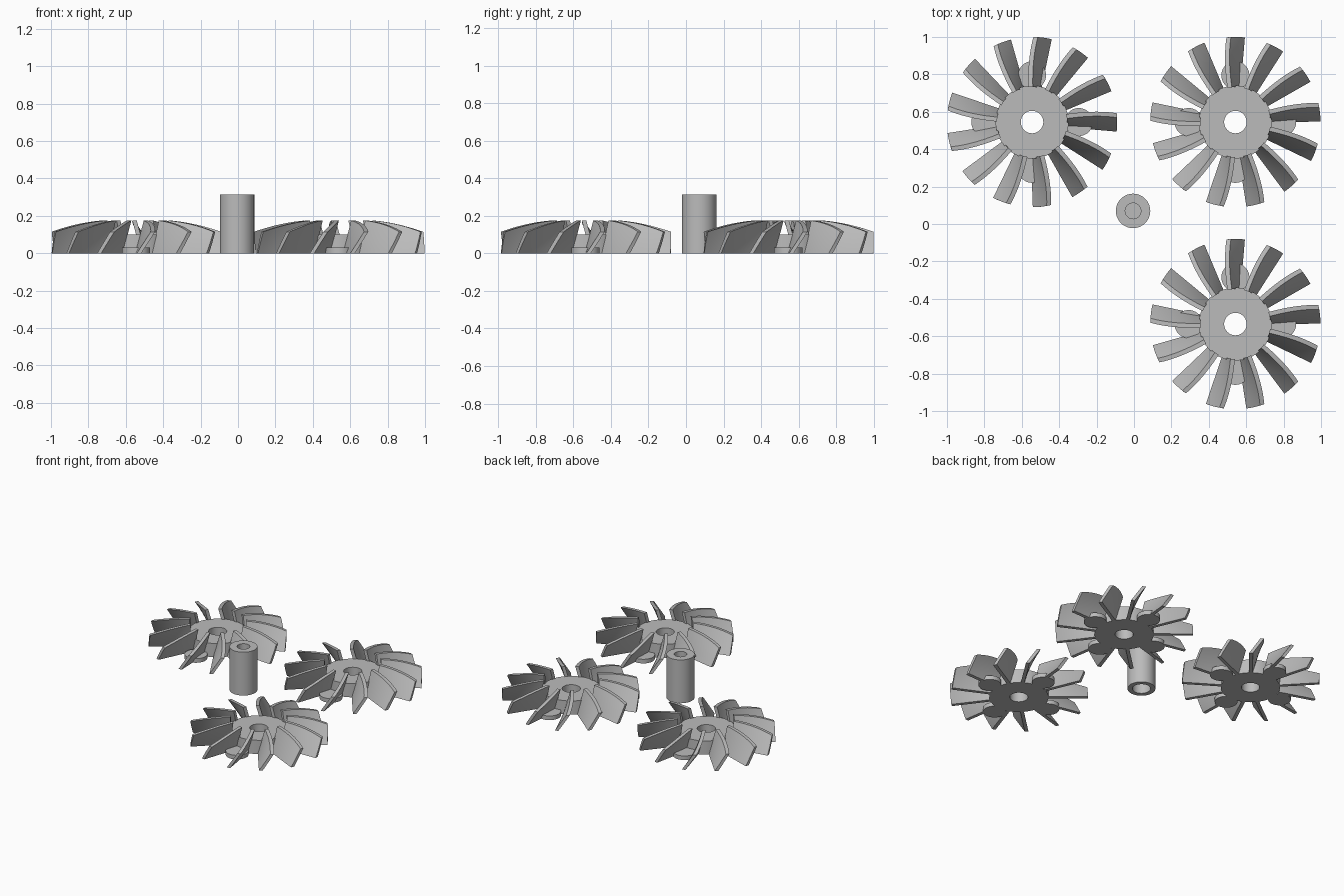
import bpy
import bmesh
import math
from mathutils import Vector, Matrix

cube = bpy.data.objects.get("Cube")
if cube:
    bpy.data.objects.remove(cube, do_unlink=True)

# Single grey material
grey = bpy.data.materials.new("plain grey")
grey.use_nodes = True
grey.diffuse_color = (0.5, 0.5, 0.5, 1)
grey.node_tree.nodes["Principled BSDF"].inputs["Base Color"].default_value = (0.5, 0.5, 0.5, 1)


def finish(bm, name, location):
    bmesh.ops.remove_doubles(bm, verts=bm.verts, dist=0.0001)
    bmesh.ops.recalc_face_normals(bm, faces=bm.faces)
    mesh = bpy.data.meshes.new(name)
    bm.to_mesh(mesh)
    bm.free()
    mesh.materials.append(grey)
    obj = bpy.data.objects.new(name, mesh)
    obj.location = location
    bpy.context.collection.objects.link(obj)
    bpy.ops.object.select_all(action='DESELECT')
    obj.select_set(True)
    bpy.context.view_layer.objects.active = obj
    bpy.ops.object.shade_smooth_by_angle(angle=math.radians(30))
    return obj


def lathe(name, profile, location, closed=False, steps=64):
    bm = bmesh.new()
    verts = [bm.verts.new((r, 0, z)) for r, z in profile]
    pairs = list(zip(verts, verts[1:]))
    if closed:
        pairs.append((verts[-1], verts[0]))
    edges = [bm.edges.new(p) for p in pairs]
    bmesh.ops.spin(bm, geom=verts + edges, cent=(0, 0, 0), axis=(0, 0, 1),
                   angle=math.tau, steps=steps)
    return finish(bm, name, location)


BLADES = 13
ROOT, TIP = 0.187, 0.455
THICK = 0.024
TWIST, MID = 1.43, 0.06      # radians per unit of height, untwisted height
HUB_TOP = 0.1


def blade_top(r):
    # Top edge droops gently towards the tip
    f = (r - ROOT) / (TIP - ROOT)
    return 0.175 - 0.025 * f - 0.035 * f * f


def add_blades(name, location, start):
    bm = bmesh.new()
    for i in range(BLADES):
        grid = bmesh.ops.create_grid(bm, x_segments=10, y_segments=8, size=0.5)["verts"]
        faces = list({f for v in grid for f in v.link_faces})
        ext = bmesh.ops.extrude_face_region(bm, geom=faces, use_keep_orig=True)["geom"]
        new = [g for g in ext if isinstance(g, bmesh.types.BMVert)]
        angle = start + math.tau * i / BLADES
        for side, group in ((-1, grid), (1, new)):
            for v in group:
                r = ROOT + (TIP - ROOT) * (v.co.x + 0.5)
                z = blade_top(r) * (v.co.y + 0.5)
                turn = Matrix.Rotation(angle + TWIST * (z - MID), 3, 'Z')
                v.co = turn @ Vector((r, side * THICK / 2, z))
    return finish(bm, name, location)


def add_rotor(label, x, y, start):
    place = (x, y, 0)
    # Hub disc with a through bore
    lathe(label + "_hub", [(0.06, 0), (0.195, 0), (0.195, HUB_TOP), (0.06, HUB_TOP)],
          place, closed=True)
    # Four low round feet around the hub
    for k in range(4):
        a = k * math.pi / 2
        foot = (x + 0.25 * math.cos(a), y + 0.25 * math.sin(a), 0)
        lathe(f"{label}_foot_{k + 1}", [(0, 0), (0.075, 0), (0.075, 0.03), (0, 0.03)],
              foot, steps=40)
    # Ring of twisted blades
    add_blades(label + "_blades", place, start)


add_rotor("back_right_rotor", -0.545, 0.545, 0)
add_rotor("back_left_rotor", 0.542, 0.545, math.pi / 2)
add_rotor("front_left_rotor", 0.542, -0.535, math.pi / 2)

# Upright spindle with blind holes in both ends
lathe("spindle", [(0, 0.1), (0.06, 0.1), (0.06, 0), (0.092, 0), (0.092, 0.315),
                  (0.042, 0.315), (0.042, 0.2), (0, 0.2)], (-0.005, 0.07, 0))
